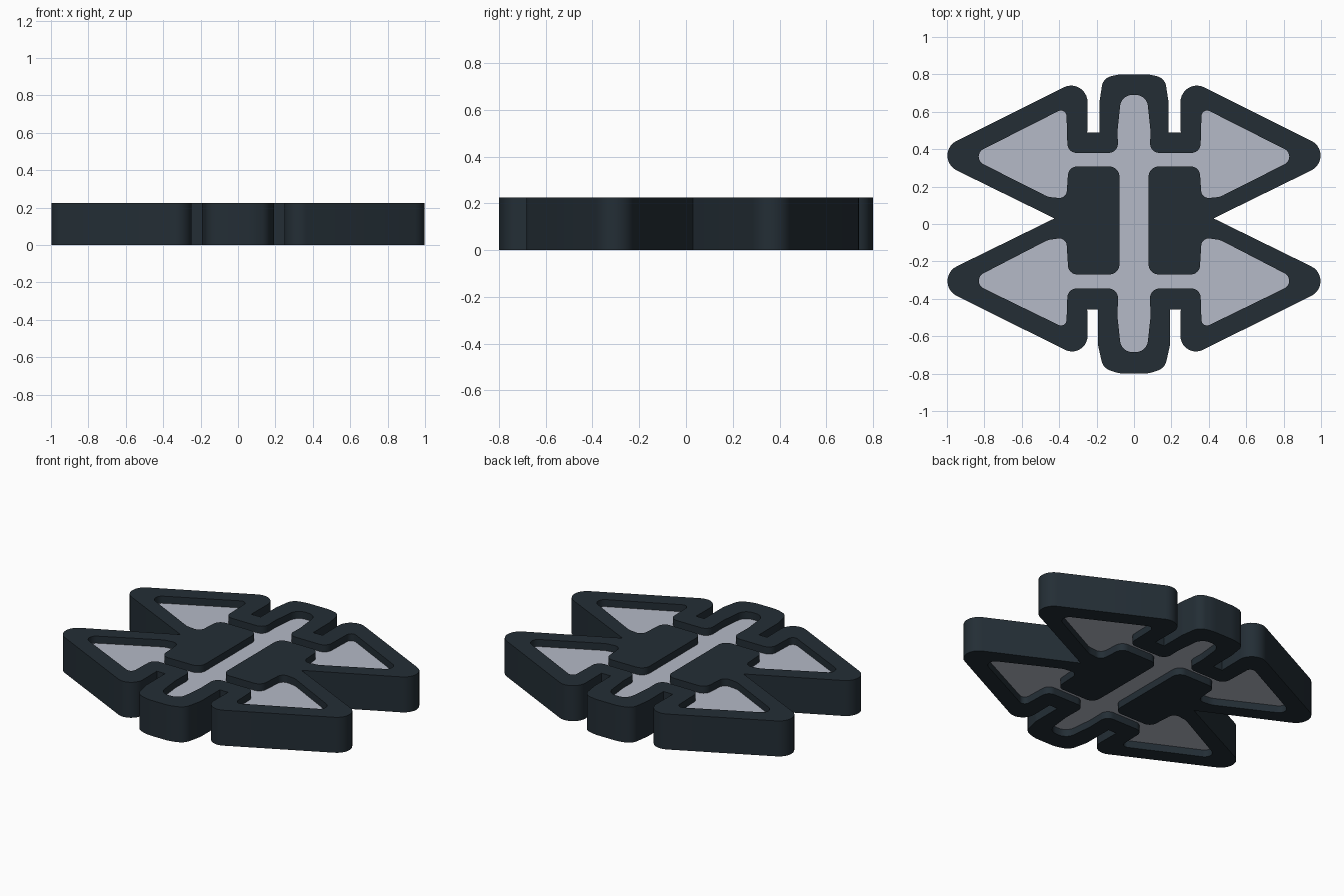
import bpy, bmesh, math
from mathutils import Vector

if "Cube" in bpy.data.objects:
    bpy.data.objects.remove(bpy.data.objects["Cube"])

HEIGHT = 0.225
RECESS = 0.045


def material(name, rgb):
    m = bpy.data.materials.new(name)
    m.diffuse_color = (*rgb, 1)
    m.use_nodes = True
    m.node_tree.nodes["Principled BSDF"].inputs["Base Color"].default_value = m.diffuse_color
    return m


def rounded(points, steps=10):
    """Closed polygon of (x, y, radius) with filleted corners."""
    out = []
    n = len(points)
    for i, (x, y, r) in enumerate(points):
        p = Vector((x, y))
        a = Vector(points[i - 1][:2]) - p
        b = Vector(points[(i + 1) % n][:2]) - p
        half = a.angle(b) / 2
        if r == 0 or half > 1.55:
            out.append(p)
            continue
        t = min(r / math.tan(half), a.length * 0.49, b.length * 0.49)
        r = t * math.tan(half)
        a.normalize()
        b.normalize()
        c = p + (a + b).normalized() * (r / math.sin(half))
        start, end = p + a * t - c, p + b * t - c
        sweep = start.angle_signed(end)
        for k in range(steps + 1):
            ang = -sweep * k / steps
            out.append(c + Vector((start.x * math.cos(ang) - start.y * math.sin(ang),
                                   start.x * math.sin(ang) + start.y * math.cos(ang))))
    return out


def mirrored(right_side):
    """Add the left half to a right half listed from top to bottom."""
    return right_side + [(-x, y, r) for x, y, r in reversed(right_side)]


def slab(name, loops, z0, z1, mat):
    cu = bpy.data.curves.new(name, 'CURVE')
    cu.dimensions = '2D'
    cu.fill_mode = 'BOTH'
    cu.extrude = (z1 - z0) / 2
    for loop in loops:
        s = cu.splines.new('POLY')
        s.points.add(len(loop) - 1)
        for pt, co in zip(s.points, loop):
            pt.co = (co.x, co.y, 0, 1)
        s.use_cyclic_u = True
    ob = bpy.data.objects.new(name, cu)
    bpy.context.collection.objects.link(ob)
    bpy.ops.object.select_all(action='DESELECT')
    ob.select_set(True)
    bpy.context.view_layer.objects.active = ob
    bpy.ops.object.convert(target='MESH')
    ob = bpy.context.object
    bm = bmesh.new()
    bm.from_mesh(ob.data)
    bmesh.ops.translate(bm, verts=bm.verts, vec=(0, 0, (z0 + z1) / 2))
    bmesh.ops.remove_doubles(bm, verts=bm.verts, dist=1e-4)
    bmesh.ops.recalc_face_normals(bm, faces=bm.faces)
    bm.to_mesh(ob.data)
    bm.free()
    ob.data.materials.clear()
    ob.data.materials.append(mat)
    bpy.ops.object.shade_smooth_by_angle(angle=math.radians(35))
    return ob


dark = material("dark slate", (0.017, 0.027, 0.036))
light = material("pale grey", (0.46, 0.49, 0.57))

# Outer silhouette: centre post, slots and arrow-shaped wings
outer = rounded(mirrored([
    (0.08, 0.80, 0.2), (0.165, 0.78, 0.07), (0.185, 0.65, 0.1), (0.185, 0.49, 0),
    (0.25, 0.49, 0), (0.247, 0.795, 0.088), (1.108, 0.365, 0.088),
    (0.425, 0.03, 0),
    (1.108, -0.305, 0.088), (0.247, -0.733, 0.088), (0.25, -0.457, 0),
    (0.192, -0.457, 0), (0.192, -0.65, 0.1), (0.165, -0.77, 0.07), (0.08, -0.80, 0.2),
]))

# Recess: four triangles joined to a stem by narrow bridges
inner = rounded(mirrored([
    (0.068, 0.69, 0.065), (0.088, 0.50, 0.1), (0.085, 0.38, 0.05),
    (0.355, 0.38, 0.05), (0.362, 0.625, 0.03), (0.885, 0.36, 0.045),
    (0.46, 0.145, 0.1), (0.362, 0.135, 0.04), (0.35, 0.308, 0.05),
    (0.078, 0.308, 0.055),
    (0.078, -0.27, 0.055), (0.35, -0.27, 0.05), (0.362, -0.072, 0.04),
    (0.46, -0.085, 0.1), (0.885, -0.305, 0.045), (0.362, -0.56, 0.03),
    (0.355, -0.345, 0.05), (0.085, -0.345, 0.05), (0.088, -0.5, 0.1),
    (0.068, -0.685, 0.065),
]))

slab("frame", [outer, inner], 0, HEIGHT, dark)
slab("inlay_panel", [inner], RECESS, HEIGHT - RECESS, light)
